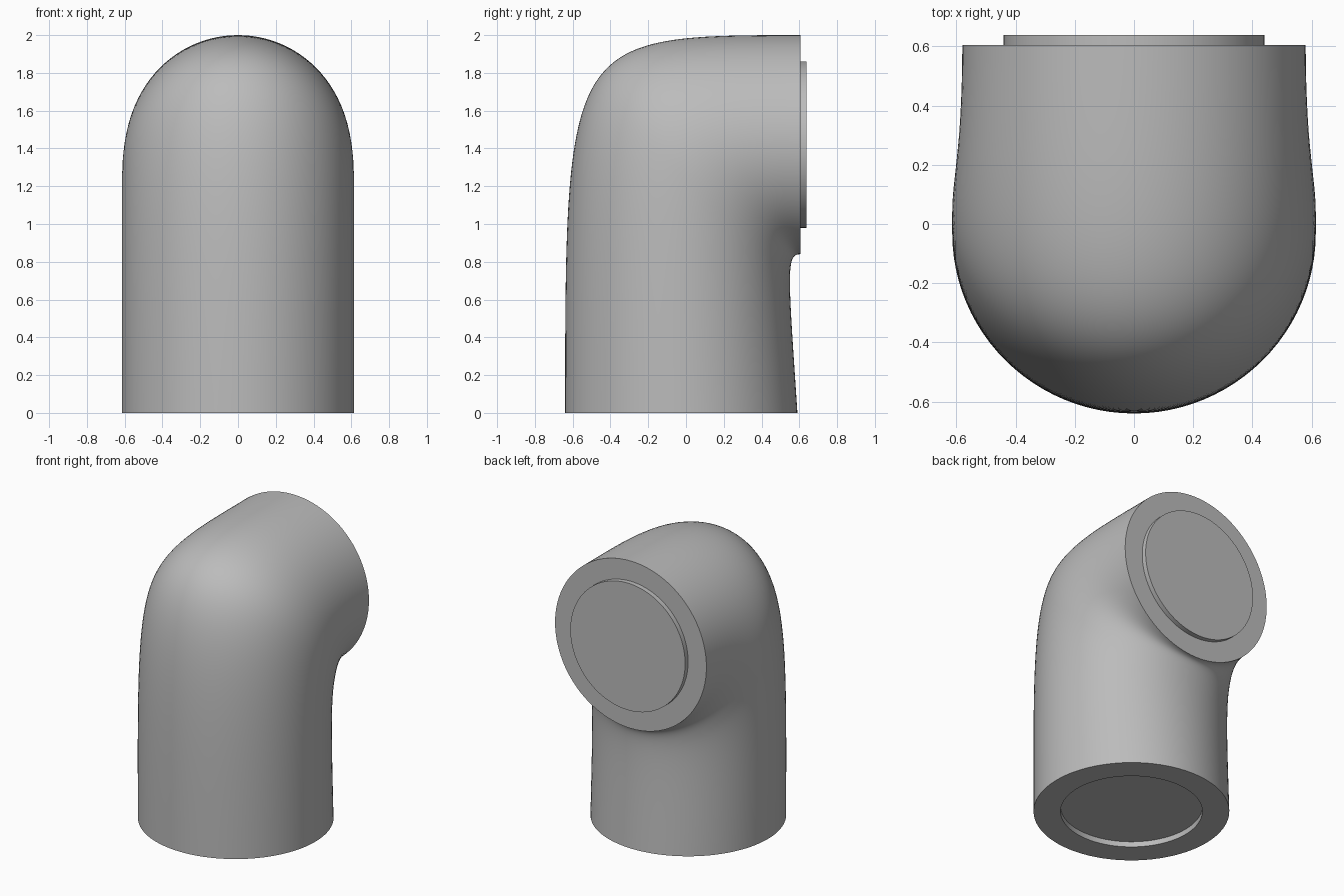
import bpy, bmesh, math
from mathutils import Vector

if "Cube" in bpy.data.objects:
    bpy.data.objects.remove(bpy.data.objects["Cube"])

SIDES, STEPS = 96, 56

grey = bpy.data.materials.new("plain grey")
grey.diffuse_color = (0.5, 0.5, 0.5, 1)
grey.use_nodes = True
grey.node_tree.nodes["Principled BSDF"].inputs["Base Color"].default_value = grey.diffuse_color


def bezier(p, t):
    """Cubic curve in the (y, z) side plane."""
    s = 1 - t
    k = (s**3, 3 * s * s * t, 3 * s * t * t, t**3)
    return Vector((0, sum(c * q[0] for c, q in zip(k, p)),
                   sum(c * q[1] for c, q in zip(k, p))))


def ring(inner, outer, half_width):
    """Ellipse spanning two points of the side plane, with a given x half width."""
    mid, arm = (inner + outer) / 2, (outer - inner) / 2
    out = []
    for i in range(SIDES):
        a = math.tau * i / SIDES
        out.append(mid + arm * math.cos(a) + Vector((half_width * math.sin(a), 0, 0)))
    return out


def loft(name, rings):
    """Skin a list of rings and cap both ends."""
    bm = bmesh.new()
    rows = [[bm.verts.new(p) for p in r] for r in rings]
    for a, b in zip(rows, rows[1:]):
        for i in range(SIDES):
            j = (i + 1) % SIDES
            bm.faces.new((a[i], a[j], b[j], b[i]))
    bm.faces.new(rows[0])
    bm.faces.new(rows[-1])
    bmesh.ops.recalc_face_normals(bm, faces=bm.faces)
    mesh = bpy.data.meshes.new(name)
    bm.to_mesh(mesh)
    bm.free()
    mesh.materials.append(grey)
    obj = bpy.data.objects.new(name, mesh)
    bpy.context.collection.objects.link(obj)
    bpy.ops.object.select_all(action='DESELECT')
    obj.select_set(True)
    bpy.context.view_layer.objects.active = obj
    bpy.ops.object.shade_smooth_by_angle(angle=math.radians(35))
    return obj


# side outlines of the elbow: throat and back of the bend
throat = ((0.59, 0), (0.54, 0.75), (0.529, 0.84), (0.605, 0.84))
back = ((-0.64, 0), (-0.64, 1.99), (-0.63, 2.0), (0.605, 2.0))

# elbow body, starting with the round socket sunk into the base
socket_r, socket_y = 0.445, -0.025
rings = [ring(Vector((0, socket_y + socket_r, z)),
              Vector((0, socket_y - socket_r, z)), socket_r) for z in (0.037, 0)]
for n in range(STEPS + 1):
    t = n / STEPS
    u = max(0, (t - 0.5) / 0.5)
    width = 0.614 - 0.034 * u * u * (3 - 2 * u)
    rings.append(ring(bezier(throat, t), bezier(back, t), width))
loft("pipe_elbow", rings)

# raised round plug on the open end
plug_r, plug_z = 0.44, 1.42
loft("end_plug", [ring(Vector((0, y, plug_z - plug_r)),
                       Vector((0, y, plug_z + plug_r)), plug_r) for y in (0.60, 0.638)])
